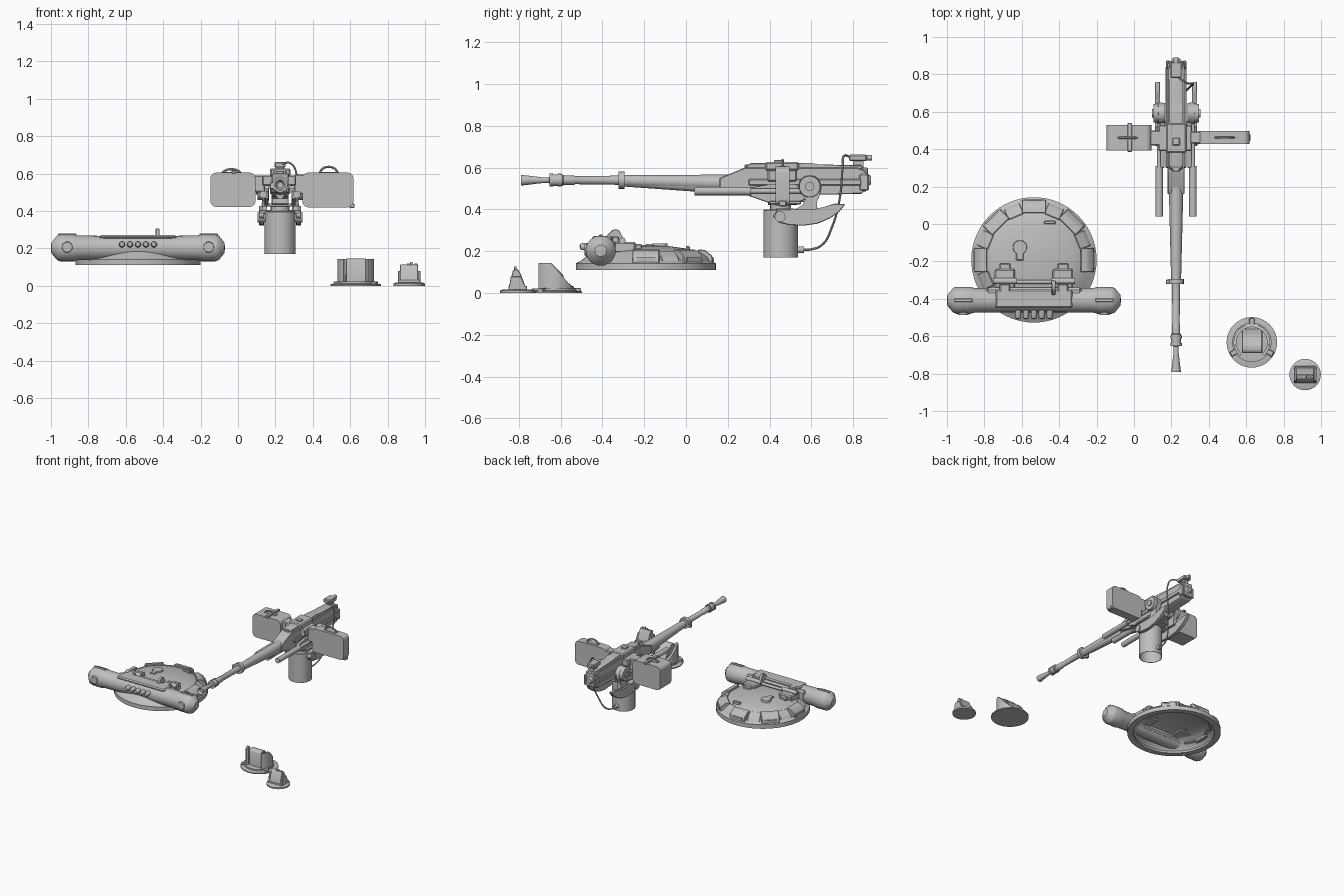
import bpy, bmesh, math
from mathutils import Vector, Matrix

if "Cube" in bpy.data.objects:
    bpy.data.objects.remove(bpy.data.objects["Cube"])

steel = bpy.data.materials.new("grey_steel")
steel.diffuse_color = (0.52, 0.52, 0.52, 1)
steel.use_nodes = True
steel.node_tree.nodes["Principled BSDF"].inputs["Base Color"].default_value = steel.diffuse_color
GX = 0.225  # gun centre line


def finish(name, bm):
    bmesh.ops.remove_doubles(bm, verts=bm.verts, dist=1e-5)
    bmesh.ops.recalc_face_normals(bm, faces=bm.faces)
    me = bpy.data.meshes.new(name)
    bm.to_mesh(me)
    bm.free()
    me.materials.append(steel)
    ob = bpy.data.objects.new(name, me)
    bpy.context.collection.objects.link(ob)
    return ob


def prism(name, pts, axis, a, b, bevel=0.0, mat=None):
    """Extrude a 2D outline: axis x uses (y,z), y uses (x,z), z uses (x,y)."""
    bm = bmesh.new()
    at = {'x': lambda p, t: (t, p[0], p[1]), 'y': lambda p, t: (p[0], t, p[1]),
          'z': lambda p, t: (p[0], p[1], t)}[axis]
    lo = [bm.verts.new(at(p, a)) for p in pts]
    hi = [bm.verts.new(at(p, b)) for p in pts]
    bm.faces.new(lo)
    bm.faces.new(hi)
    for i in range(len(pts)):
        j = (i + 1) % len(pts)
        bm.faces.new((lo[i], lo[j], hi[j], hi[i]))
    if bevel:
        bmesh.ops.bevel(bm, geom=bm.edges[:], offset=bevel, segments=1, affect='EDGES')
    if mat:
        bm.transform(mat)
    return finish(name, bm)


def box(name, x0, x1, y0, y1, z0, z1, bevel=0.0, mat=None):
    return prism(name, [(x0, y0), (x1, y0), (x1, y1), (x0, y1)], 'z', z0, z1, bevel, mat)


def lathe(name, prof, origin, axis=(0, 0, 1), n=32, closed=False):
    """Spin (radius, height) pairs about an axis."""
    bm = bmesh.new()
    rot = Vector((0, 0, 1)).rotation_difference(Vector(axis)).to_matrix().to_4x4()
    rings = [[bm.verts.new((r * math.cos(2 * math.pi * i / n), r * math.sin(2 * math.pi * i / n), h))
              for i in range(n)] if r > 0 else [bm.verts.new((0, 0, h))] for r, h in prof]
    pairs = list(zip(rings, rings[1:])) + ([(rings[-1], rings[0])] if closed else [])
    for p, q in pairs:
        for i in range(n):
            j = (i + 1) % n
            f = [p[i % len(p)], p[j % len(p)], q[j % len(q)], q[i % len(q)]]
            f = list(dict.fromkeys(f))
            if len(f) > 2:
                bm.faces.new(f)
    bm.transform(Matrix.Translation(origin) @ rot)
    return finish(name, bm)


def rod(name, a, b, r, r2=None, n=20):
    a, b = Vector(a), Vector(b)
    L = (b - a).length
    return lathe(name, [(0, 0), (r, 0), (r2 or r, L), (0, L)], a, (b - a) / L, n)


def tube(name, pts, r):
    cu = bpy.data.curves.new(name, 'CURVE')
    cu.dimensions, cu.bevel_depth, cu.bevel_resolution, cu.use_fill_caps = '3D', r, 2, True
    sp = cu.splines.new('BEZIER')
    sp.bezier_points.add(len(pts) - 1)
    for bp, p in zip(sp.bezier_points, pts):
        bp.co = p
        bp.handle_left_type = bp.handle_right_type = 'AUTO'
    tmp = bpy.data.objects.new("tmp", cu)
    me = bpy.data.meshes.new_from_object(tmp)
    bm = bmesh.new()
    bm.from_mesh(me)
    bpy.data.objects.remove(tmp)
    return finish(name, bm)


def round_rect(x0, x1, z0, z1, r, n=5):
    out = []
    for k, (cx, cz) in enumerate([(x1 - r, z1 - r), (x0 + r, z1 - r), (x0 + r, z0 + r), (x1 - r, z0 + r)]):
        for i in range(n + 1):
            t = math.pi / 2 * (k + i / n)
            out.append((cx + r * math.cos(t), cz + r * math.sin(t)))
    return out


# ---- Hatch dome with vision blocks, hollow underneath
HX, HY = -0.535, -0.192
lathe("hatch_dome", [(.335, .11), (.335, .142), (.31, .155), (.27, .19), (.2, .212), (.1, .226), (0, .23),
      (0, .215), (.2, .195), (.25, .172), (.29, .125), (.29, .11)], (HX, HY, 0), n=64, closed=True)
for k in range(8):
    if k in (5, 6, 7):
        continue
    m = Matrix.Translation((HX, HY, 0)) @ Matrix.Rotation(k * math.pi / 4, 4, 'Z') @ Matrix.Rotation(-math.pi / 2, 4, 'Z')
    prism("vision_block", [(.25, .15), (.322, .14), (.318, .178), (.285, .205), (.25, .21)], 'x', -.065, .065, .004, m)
    box("vision_window", -.045, .045, .315, .326, .148, .17, 0, m)
    m2 = m @ Matrix.Rotation(math.pi / 8, 4, 'Z')
    prism("hatch_segment", [(.24, .16), (.318, .143), (.30, .172), (.25, .203)], 'x', -.045, .045, .004, m2)
rod("hatch_knob", (-.61, -.125, .21), (-.61, -.125, .236), .04, .036, 24)
box("knob_stem", -.63, -.59, -.195, -.14, .21, .235, .004)
box("hatch_catch", -.48, -.42, 0, .018, .19, .225, .004)

# ---- Transverse housing with tapered ends
BY, BZ = -.408, .203
lathe("cross_housing", [(0, 0), (.028, .002), (.066, .033), (.072, .05), (.072, .125), (.066, .145), (.064, .3),
      (.064, .63), (.066, .785), (.072, .805), (.072, .88), (.066, .897), (.028, .928), (0, .93)],
      (-1, BY, BZ), (1, 0, 0), 28)
box("housing_back_fairing", -.79, -.28, -.40, -.34, .17, .255, .012)
box("housing_top_plate", -.74, -.33, -.45, -.35, .25, .272, .008)
for i in range(5):
    x = -.62 + i * .0425
    lathe("front_stud", [(0, -.04), (.017, -.04), (.017, .02), (.012, .029), (0, .033)], (x, -.477, .222), (0, -1, 0), 14)
for s in (-1, 1):
    cx = HX + s * .378
    rod("end_port", (cx, -.46, .207), (cx, -.486, .207), .032, .027)
    rod("end_nose", (HX + s * .44, BY, BZ), (HX + s * .462, BY, BZ), .035, .022)
    box("end_fin", cx - .05, cx + .05, BY - .01, BY + .01, .26, .28, .004)
    # hinge brackets behind the housing
    bx = HX + s * .155
    box("hinge_base", bx - .055, bx + .055, -.345, -.24, .19, .245, .008)
    box("hinge_arm", bx - .03, bx + .03, -.30, -.21, .2, .235, .006)
    rod("hinge_pin", (bx - .065, -.305, .25), (bx + .065, -.305, .25), .016)
    box("hinge_strap", bx - .028, bx + .028, -.40, -.32, .22, .272, .006)
prism("lift_lug", [(-.39, .25), (-.375, .28), (-.352, .302), (-.335, .306), (-.318, .298), (-.31, .28), (-.29, .24)],
      'x', -.44, -.42, .003)
rod("torsion_bar", (-.70, -.31, .24), (-.37, -.31, .24), .011)

# ---- Gun barrel
gz = .54
lathe("barrel", [(0, .025), (.016, .02), (.025, 0), (.025, .008), (.014, .10), (.013, .135), (.025, .14), (.027, .15),
      (.027, .2), (.022, .205), (.022, .255), (.019, .26), (.022, .47), (.024, .60), (.028, 1.1), (0, 1.1)],
      (GX, -.79, gz), (0, 1, 0), 24)
for y in (-.645, -.605):
    rod("barrel_ring", (GX, y - .008, gz), (GX, y + .008, gz), .031)
rod("barrel_collar", (GX, -.322, .54), (GX, -.295, .54), .041)
box("collar_lug", GX - .055, GX + .03, -.322, -.298, .515, .555, .004)
rod("gas_tube", (GX, -.30, .532), (GX, .15, .508), .022, .03)
rod("barrel_jacket", (GX, -.29, .538), (GX, .32, .525), .027, .042, 24)
rod("gas_cylinder", (GX, .04, .488), (GX, .4, .488), .022)

# ---- Receiver
prism("receiver", [(.16, .50), (.28, .475), (.40, .465), (.84, .475), (.86, .495), (.86, .585), (.82, .60), (.28, .60),
      (.16, .55)], 'x', GX - .045, GX + .045, .004)
prism("top_cover", [(.29, .59), (.29, .61), (.31, .622), (.60, .622), (.64, .615), (.84, .612), (.85, .59)],
      'x', GX - .035, GX + .035, .005)
box("feed_tray", GX - .095, GX + .085, .39, .53, .535, .59, .006)
box("feed_cover", GX - .055, GX + .055, .38, .54, .585, .628, .008)
box("cover_latch", GX - .02, GX + .02, .42, .46, .62, .637, .004)
box("front_sight_base", GX - .02, GX + .02, .28, .33, .59, .615, .004)
lathe("back_buffer", [(0, 0), (.05, 0), (.055, .01), (.055, .03), (.03, .04), (.02, .055), (0, .055)],
      (GX, .83, .54), (0, 1, 0), 20)
box("back_plate", GX - .04, GX + .04, .84, .872, .49, .6, .006)
box("rear_actuator", GX - .03, GX + .03, .78, .865, .632, .662, .005)
box("actuator_post", GX - .015, GX + .015, .80, .85, .6, .64)
rod("actuator_plug", (GX, .86, .648), (GX, .89, .648), .013)
for s in (-1, 1):
    side = lambda a, b: sorted((GX + s * a, GX + s * b))
    box("receiver_rail", *side(.04, .056), .30, .84, .515, .545, .004)
    box("spade_side", *side(.035, .055), .83, .875, .49, .57, .006)
    # recoil springs and cradle plates
    c = GX + s * .09
    rod("recoil_cylinder", (c, .04, .488), (c, .31, .488), .02)
    rod("recoil_rod", (c, .30, .488), (c, .56, .488), .012)
    prism("cradle_plate", [(.30, .465), (.30, .505), (.40, .52), (.62, .52), (.62, .47), (.53, .43), (.40, .43)],
          'x', *side(.062, .082), .003)
    # curved elevation arm
    prism("elevation_arm", [(.415, .37), (.44, .34), (.49, .326), (.56, .322), (.63, .332), (.69, .358), (.735, .39),
          (.762, .425), (.71, .428), (.67, .412), (.62, .402), (.55, .40), (.44, .40)], 'x', *side(.086, .112), .003)
    prism("trunnion_arm", [(.50, .39), (.56, .42), (.575, .45), (.545, .48), (.535, .51), (.55, .545), (.59, .565),
          (.63, .548), (.65, .515), (.645, .48), (.625, .44), (.63, .39)], 'x', *side(.07, .098), .003)
    rod("trunnion_disc", (GX + s * .06, .592, .51), (GX + s * .122, .592, .51), .054, .050, 28)
    rod("trunnion_cap", (GX + s * .12, .592, .51), (GX + s * .13, .592, .51), .022)
    rod("arm_pivot", (GX + s * .07, .45, .365), (GX + s * .12, .45, .365), .026)
box("cradle_bridge", GX - .1, GX + .1, .40, .55, .425, .44, .003)
box("cradle_bed", GX - .045, GX + .045, .38, .62, .435, .475, .004)
box("pedestal_yoke", GX - .11, GX + .11, .43, .52, .385, .405, .003)

# ---- Pedestal, open at the bottom
lathe("pedestal", [(0, .40), (.078, .40), (.083, .395), (.083, .17), (.079, .17), (.079, .39), (0, .39)],
      (GX, .453, 0), n=40)
rod("pedestal_neck", (GX, .453, .39), (GX, .453, .44), .05)
rod("cable_socket", (GX, .53, .208), (GX, .565, .208), .016)
tube("firing_cable", [(.23, .79, .65), (.28, .755, .655), (.31, .75, .61), (.30, .735, .45), (.27, .70, .32),
     (.24, .65, .23), (.226, .59, .208), (GX, .55, .208)], .0055)

# ---- Ammunition boxes
prism("left_ammo_box", round_rect(-.147, .093, .422, .605, .03), 'y', .392, .53)
prism("right_ammo_box", round_rect(.345, .617, .42, .605, .03), 'y', .428, .496)
box("left_chute", .085, .145, .42, .50, .50, .59, .006)
box("right_chute", .30, .36, .43, .494, .49, .595, .006)
for x, y, h in ((-.035, .461, .02), (.485, .462, .033)):
    tube("box_handle", [(x - .05, y, .603), (x - .03, y, .603 + h * .75), (x, y, .603 + h), (x + .03, y, .603 + h * .75),
         (x + .05, y, .603)], .006)
    box("handle_plate", x - .05, x + .05, y - .015, y + .015, .602, .609)
box("left_box_latch", -.035, -.01, .385, .54, .60, .617, .004)
box("right_box_latch", .595, .622, .445, .48, .415, .44, .003)

# ---- Large sight: flanged base, sloping round cowl, inner prism box
PX, PY = .63, -.633
lathe("large_sight_base", [(0, 0), (.135, 0), (.135, .008), (.105, .012), (.105, .022), (0, .022)], (PX, PY, 0), n=40)
bm = bmesh.new()
N, cols = 28, []
for i in range(N + 1):
    t = math.radians(-48 + 276 * i / N)
    col = []
    for r in (.098, .082):
        y = PY + r * math.sin(t)
        top = max(.03, min(.143, .143 - (y + .645) * 1.15))
        col += [bm.verts.new((PX + r * math.cos(t), y, z)) for z in (.01, top)]
    cols.append([col[0], col[1], col[3], col[2]])
for p, q in zip(cols, cols[1:]):
    for k in range(4):
        bm.faces.new((p[k], p[(k + 1) % 4], q[(k + 1) % 4], q[k]))
bm.faces.new(cols[0])
bm.faces.new(cols[-1])
finish("large_sight_cowl", bm)
prism("large_sight_prism", [(-.69, .015), (-.69, .135), (-.675, .145), (-.645, .145), (-.59, .09), (-.56, .02)],
      'x', .577, .686, .004)
for k in range(3):
    m = Matrix.Translation((PX, PY, 0)) @ Matrix.Rotation(math.radians(90 + 120 * k), 4, 'Z')
    box("sight_clamp", .09, .13, -.014, .014, .005, .024, .003, m)

# ---- Small sight
SX, SY = .915, -.805
lathe("small_sight_base", [(0, 0), (.084, 0), (.084, .012), (.07, .018), (0, .018)], (SX, SY, 0), n=32)
box("small_sight_foot", SX - .06, SX + .06, SY - .045, SY + .045, .01, .035, .004)
prism("small_sight_body", [(-.848, .03), (-.828, .11), (-.805, .115), (-.79, .09), (-.768, .03)], 'x', SX - .048, SX + .048, .003)
for s in (-1, 1):
    prism("small_sight_cheek", [(-.848, .02), (-.838, .08), (-.79, .08), (-.764, .02)], 'x', SX + s * .054 - .006, SX + s * .054 + .006, .002)
for dx, h in ((-.005, .118), (.012, .126), (.036, .12)):
    rod("small_sight_pin", (SX + dx, SY - .012, .09), (SX + dx, SY - .012, h), .008, .006, 12)

# ---- Smooth shading with sharp edges kept
for ob in bpy.data.objects:
    ob.select_set(True)
    bpy.context.view_layer.objects.active = ob
bpy.ops.object.shade_smooth_by_angle(angle=math.radians(32))
